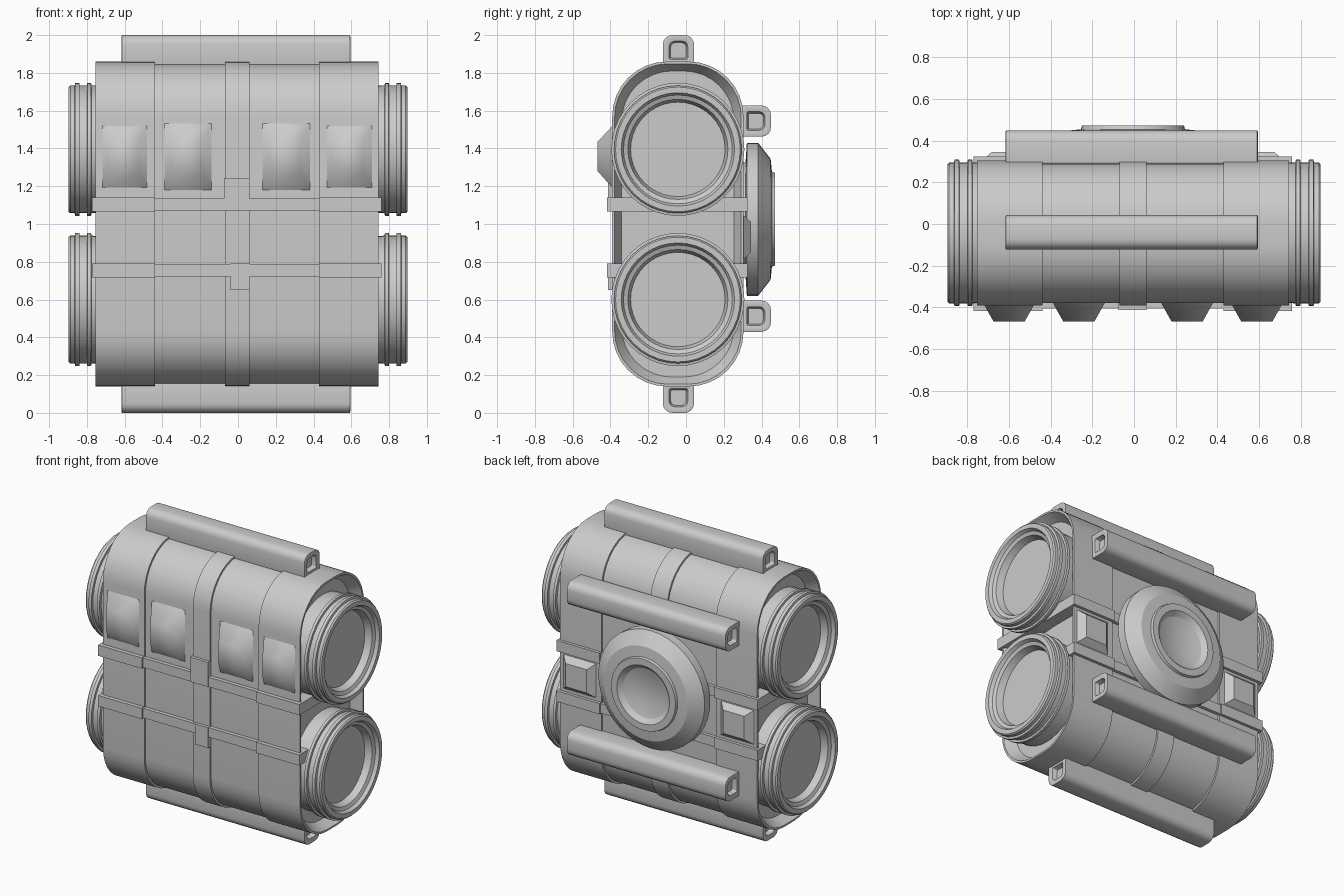
import bpy, bmesh, math
from mathutils import Vector, Matrix

if "Cube" in bpy.data.objects:
    bpy.data.objects.remove(bpy.data.objects["Cube"])

YC = -0.043  # depth centre of the hull


def finish(name, bm, smooth=True, angle=35):
    bmesh.ops.remove_doubles(bm, verts=bm.verts, dist=1e-5)
    bmesh.ops.recalc_face_normals(bm, faces=bm.faces)
    me = bpy.data.meshes.new(name)
    bm.to_mesh(me)
    bm.free()
    ob = bpy.data.objects.new(name, me)
    bpy.context.collection.objects.link(ob)
    bpy.ops.object.select_all(action='DESELECT')
    ob.select_set(True)
    bpy.context.view_layer.objects.active = ob
    if smooth:
        bpy.ops.object.shade_smooth_by_angle(angle=math.radians(angle))
    return ob


def rounded(w, h, r, seg, corners=(1, 1, 1, 1)):
    # rounded rectangle centred on the origin, corners counter-clockwise from +,+
    pts = []
    for i, (sx, sy) in enumerate(((1, 1), (-1, 1), (-1, -1), (1, -1))):
        rr = r if corners[i] else 0.008
        for k in range(seg + 1):
            a = math.pi / 2 * (i + k / seg)
            pts.append((sx * (w / 2 - rr) + rr * math.cos(a),
                        sy * (h / 2 - rr) + rr * math.sin(a)))
    return pts


def loft(name, sections, angle=35):
    # sections: list of (x, yz points), capped at both ends
    bm = bmesh.new()
    rows = [[bm.verts.new((x, y, z)) for y, z in pts] for x, pts in sections]
    n = len(rows[0])
    for a, b in zip(rows, rows[1:]):
        for i in range(n):
            j = (i + 1) % n
            bm.faces.new((a[i], a[j], b[j], b[i]))
    bm.faces.new(rows[0])
    bm.faces.new(rows[-1])
    return finish(name, bm, True, angle)


def box(name, x0, x1, y0, y1, z0, z1):
    bm = bmesh.new()
    bmesh.ops.create_cube(bm, size=1)
    for v in bm.verts:
        v.co = Vector(((x0 + x1) / 2 + v.co.x * (x1 - x0),
                       (y0 + y1) / 2 + v.co.y * (y1 - y0),
                       (z0 + z1) / 2 + v.co.z * (z1 - z0)))
    return finish(name, bm, False)


def frustum(name, base, top, y0, y1, angle=0):
    # base and top are (x0, x1, z0, z1) rectangles
    bm = bmesh.new()
    rings = [[bm.verts.new(p) for p in ((a, y, c), (b, y, c), (b, y, d), (a, y, d))]
             for (a, b, c, d), y in ((base, y0), (top, y1))]
    for i in range(4):
        j = (i + 1) % 4
        bm.faces.new((rings[0][i], rings[0][j], rings[1][j], rings[1][i]))
    bm.faces.new(rings[0])
    bm.faces.new(rings[1])
    return finish(name, bm, angle > 0, angle)


def lathe(name, profile, matrix, seg=40, angle=35):
    # profile of (radius, height), turned about local z
    bm = bmesh.new()
    vs = [bm.verts.new((r, 0, h)) for r, h in profile]
    es = [bm.edges.new(p) for p in zip(vs, vs[1:])]
    bmesh.ops.spin(bm, geom=vs + es, cent=(0, 0, 0), axis=(0, 0, 1),
                   angle=2 * math.pi, steps=seg)
    bmesh.ops.transform(bm, matrix=matrix, verts=bm.verts)
    return finish(name, bm, True, angle)


def hull(d):
    return [(y + YC, z + 1) for y, z in rounded(0.695 - 2 * d, 1.72 - 2 * d, 0.29 - d / 2, 8)]


# hull sections, the wide panels set slightly inwards, the outer ends dished
cuts = [-0.755, -0.44, -0.07, 0.06, 0.43, 0.745]
for i, (a, b) in enumerate(zip(cuts, cuts[1:])):
    d = 0.012 if i in (1, 3) else 0
    rows = [(a, hull(d)), (b, hull(d))]
    if i == 0:
        rows = [(a + 0.07, hull(0.05)), (a, hull(0.012))] + rows
    if i == 4:
        rows += [(b, hull(0.012)), (b - 0.07, hull(0.05))]
    loft("hull_section", rows)

# two straps around the waist, with thicker end pieces
for z in (0.755, 1.102):
    box("waist_strap", -0.45, 0.44, -0.405, 0.315, z - 0.033, z + 0.033)
    for a, b in ((-0.772, -0.44), (0.43, 0.76)):
        box("strap_end", a, b, -0.418, 0.325, z - 0.037, z + 0.037)

# front clips on the straps
box("upper_clip", -0.075, 0.06, -0.412, -0.37, 1.07, 1.24)
box("lower_clip", -0.04, 0.06, -0.412, -0.37, 0.65, 0.79)

# end tubes with collars and a recessed cap
tube = [(0, 0.66), (0.335, 0.66), (0.338, 0.775), (0.352, 0.778), (0.352, 0.798),
        (0.338, 0.80), (0.338, 0.838), (0.352, 0.84), (0.352, 0.862), (0.338, 0.865),
        (0.338, 0.888), (0.33, 0.897), (0.30, 0.897), (0.288, 0.875),
        (0.265, 0.865), (0.25, 0.82), (0, 0.82)]
for s in (-1, 1):
    for z in (0.6, 1.395):
        m = Matrix.Translation((0, YC, z)) @ Matrix.Rotation(s * math.pi / 2, 4, 'Y')
        lathe("end_tube", tube, m)

# softly shaded front pads on the upper half
for s in (-1, 1):
    for c, w in ((0.595, 0.13), (0.26, 0.13)):
        x = s * c - 0.005
        frustum("front_pad", (x - w, x + w, 1.17, 1.54),
                (x - 0.075, x + 0.075, 1.28, 1.435), -0.37, -0.468, 75)
    # back pads between the straps
    x = s * 0.60 - 0.005
    frustum("back_pad", (x - 0.14, x + 0.14, 0.80, 1.06),
            (x - 0.08, x + 0.08, 0.85, 1.01), 0.29, 0.345)


def rail(name, origin, turn):
    # rounded bar with hollow ends; local bar sticks out along +z
    def section(k):
        out = []
        for y, z in rounded(0.165 * k, 0.16 * k, 0.05 * k, 4, (1, 1, 0, 0)):
            v = Matrix.Rotation(turn, 3, 'X') @ Vector((0, y, z))
            out.append((origin[0] + v.y, origin[1] + v.z))
        return out
    loft(name, [(-0.58, section(0.5)), (-0.612, section(0.6)), (-0.618, section(0.9)),
                (-0.615, section(1)), (0.592, section(1)), (0.595, section(0.9)),
                (0.589, section(0.6)), (0.557, section(0.5))])


# rails on top, underneath and at the back
rail("top_rail", (-0.04, 1.92), 0)
rail("bottom_rail", (-0.04, 0.08), math.pi)
for z in (0.512, 1.545):
    rail("back_rail", (0.37, z), -math.pi / 2)

# round dish on the back, with a shallow bowl
dish = [(0, 0.27), (0.30, 0.27), (0.30, 0.315), (0.405, 0.322),
        (0.405, 0.382), (0.32, 0.448), (0.25, 0.455), (0.245, 0.472),
        (0.20, 0.472), (0.17, 0.445), (0.10, 0.425), (0, 0.418)]
lathe("back_dish", dish, Matrix.Translation((-0.005, 0, 1.025)) @ Matrix.Rotation(-math.pi / 2, 4, 'X'),
      40, 22)
